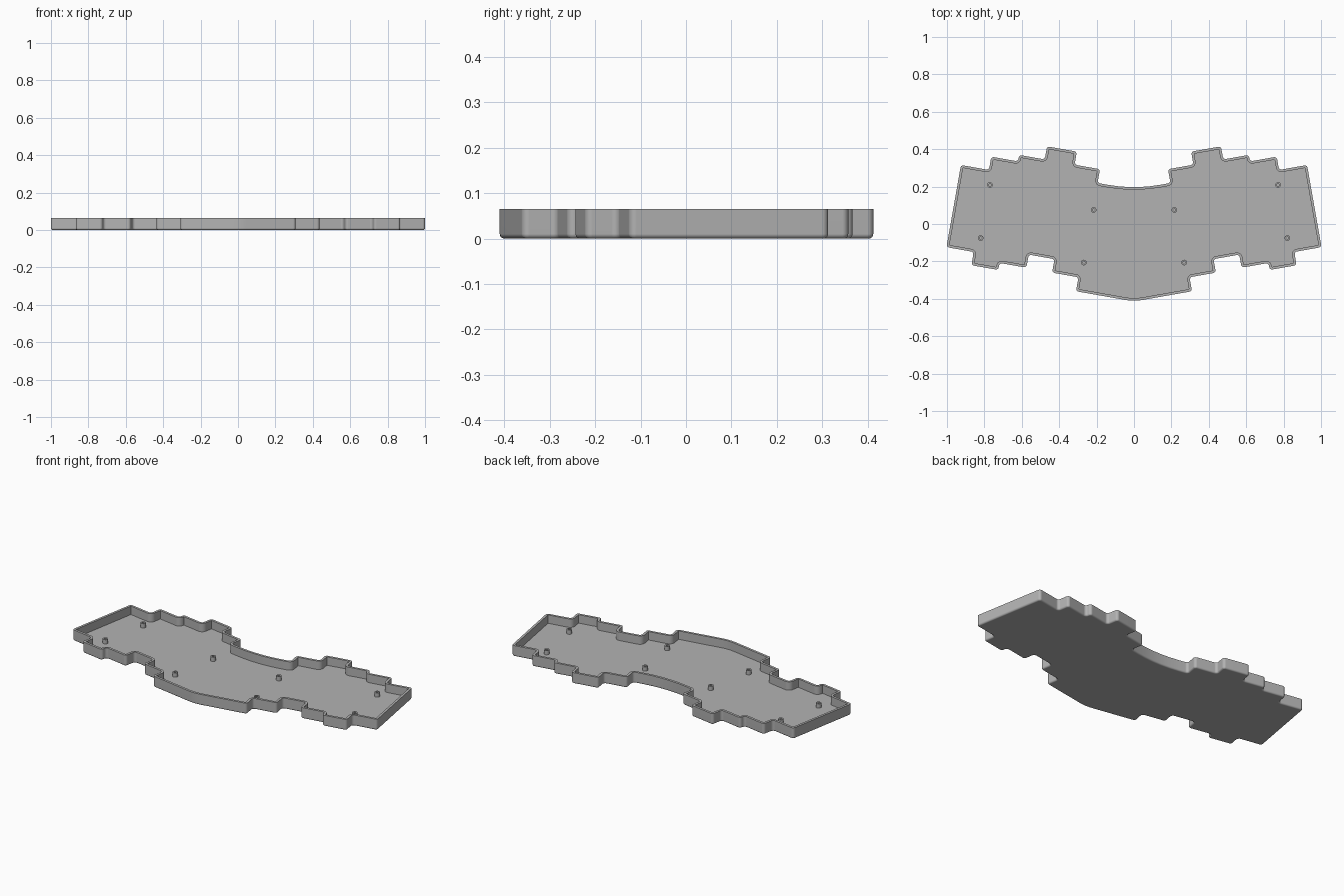
import bpy, bmesh, math
from mathutils import Vector

if "Cube" in bpy.data.objects:
    bpy.data.objects.remove(bpy.data.objects["Cube"], do_unlink=True)

TILT = math.radians(10)      # each half of the tray is angled by this much
HEIGHT, FLOOR, WALL = 0.065, 0.015, 0.014
EDGE, CORNER, SEGMENTS = 0.01, 0.015, 5

grey = bpy.data.materials.new("mid grey")
grey.use_nodes = True
COLOUR = (0.45, 0.45, 0.45, 1)
grey.diffuse_color = COLOUR
grey.node_tree.nodes["Principled BSDF"].inputs["Base Color"].default_value = COLOUR


def make_object(name, bm):
    bmesh.ops.recalc_face_normals(bm, faces=bm.faces)
    mesh = bpy.data.meshes.new(name)
    bm.to_mesh(mesh)
    bm.free()
    mesh.materials.append(grey)
    obj = bpy.data.objects.new(name, mesh)
    bpy.context.collection.objects.link(obj)
    bpy.ops.object.select_all(action='DESELECT')
    obj.select_set(True)
    bpy.context.view_layer.objects.active = obj
    bpy.ops.object.shade_smooth_by_angle(angle=math.radians(35))
    normals = obj.modifiers.new("even shading", 'WEIGHTED_NORMAL')
    normals.keep_sharp = True
    return obj


def bridge(bm, rings):
    for a, b in zip(rings, rings[1:]):
        n = len(a)
        for i in range(n):
            j = (i + 1) % n
            bm.faces.new((a[i], a[j], b[j], b[i]))


# Stepped outline of one half: columns along the tilted axis
back_steps = [(0.23, 0.182), (0.368, 0.257), (0.53, 0.328), (0.669, 0.257),
              (0.814, 0.222), (0.966, 0.15)]
front_steps = [(0.818, -0.296), (0.672, -0.368), (0.526, -0.33),
               (0.386, -0.259), (0.243, -0.332), (0, -0.408)]
half = []
for i, (u, v) in enumerate(back_steps):
    half.append((u, v))
    half.append((u, back_steps[i + 1][1] if i < 5 else front_steps[0][1]))
for i, (u, v) in enumerate(front_steps[:-1]):
    half.append((u, v))
    half.append((u, front_steps[i + 1][1]))

c, s = math.cos(TILT), math.sin(TILT)
right = [Vector((u * c - v * s, u * s + v * c)) for u, v in half]
back_mid = Vector((0, back_steps[0][1] / c))
front_mid = Vector((0, front_steps[-1][1] / c))
left = [Vector((-p.x, p.y)) for p in reversed(right)]
outline = [back_mid] + right + [front_mid] + left          # clockwise
radii = [0.8] + [CORNER] * len(right) + [0.25] + [CORNER] * len(left)


def rounded_outline(inset):
    """Outline moved inwards, every corner replaced by an arc."""
    points = []
    n = len(outline)
    for i, p in enumerate(outline):
        d0 = (p - outline[i - 1]).normalized()
        d1 = (outline[(i + 1) % n] - p).normalized()
        n0, n1 = Vector((d0.y, -d0.x)), Vector((d1.y, -d1.x))   # inward
        turn = d0.x * d1.y - d0.y * d1.x
        side = 1 if turn < 0 else -1                # 1 for outer corners
        mid = (n0 + n1) / (1 + n0.dot(n1))
        r = max(radii[i] - side * inset, 0.001)
        centre = p + mid * (inset + side * r)
        a0 = math.atan2(-side * n0.y, -side * n0.x)
        sweep = math.atan2(turn, d0.dot(d1))
        for k in range(SEGMENTS + 1):
            a = a0 + sweep * k / SEGMENTS
            points.append(centre + Vector((math.cos(a), math.sin(a))) * r)
    return points


# Tray: rounded lower edge, outer wall, rim, inner wall and floor
section = []
for k in range(SEGMENTS + 1):
    a = math.pi / 2 * k / SEGMENTS
    section.append((EDGE * (1 - math.sin(a)), EDGE * (1 - math.cos(a))))
section += [(0, HEIGHT), (WALL, HEIGHT), (WALL, FLOOR)]

bm = bmesh.new()
rings = [[bm.verts.new((p.x, p.y, z)) for p in rounded_outline(inset)]
         for inset, z in section]
bridge(bm, rings)
bm.faces.new(rings[0])
bm.faces.new(rings[-1])
make_object("tray", bm)

# Hollow screw posts standing on the floor
POST_TOP, POST_R, HOLE_R, SIDES = 0.04, 0.015, 0.007, 24
post_profile = [(POST_R, FLOOR - 0.003), (POST_R, POST_TOP),
                (HOLE_R, POST_TOP), (HOLE_R, FLOOR + 0.001)]
posts = [("back_outer", 0.77, 0.209), ("back_inner", 0.216, 0.075),
         ("front_outer", 0.82, -0.075), ("front_inner", 0.268, -0.206)]
for name, x, y in posts:
    for label, sign in (("left", 1), ("right", -1)):
        bm = bmesh.new()
        rings = [[bm.verts.new((sign * x + r * math.cos(math.tau * k / SIDES),
                                y + r * math.sin(math.tau * k / SIDES), z))
                  for k in range(SIDES)] for r, z in post_profile]
        bridge(bm, rings)
        bm.faces.new(rings[0])
        bm.faces.new(rings[-1])
        make_object(f"{label}_{name}_post", bm)
